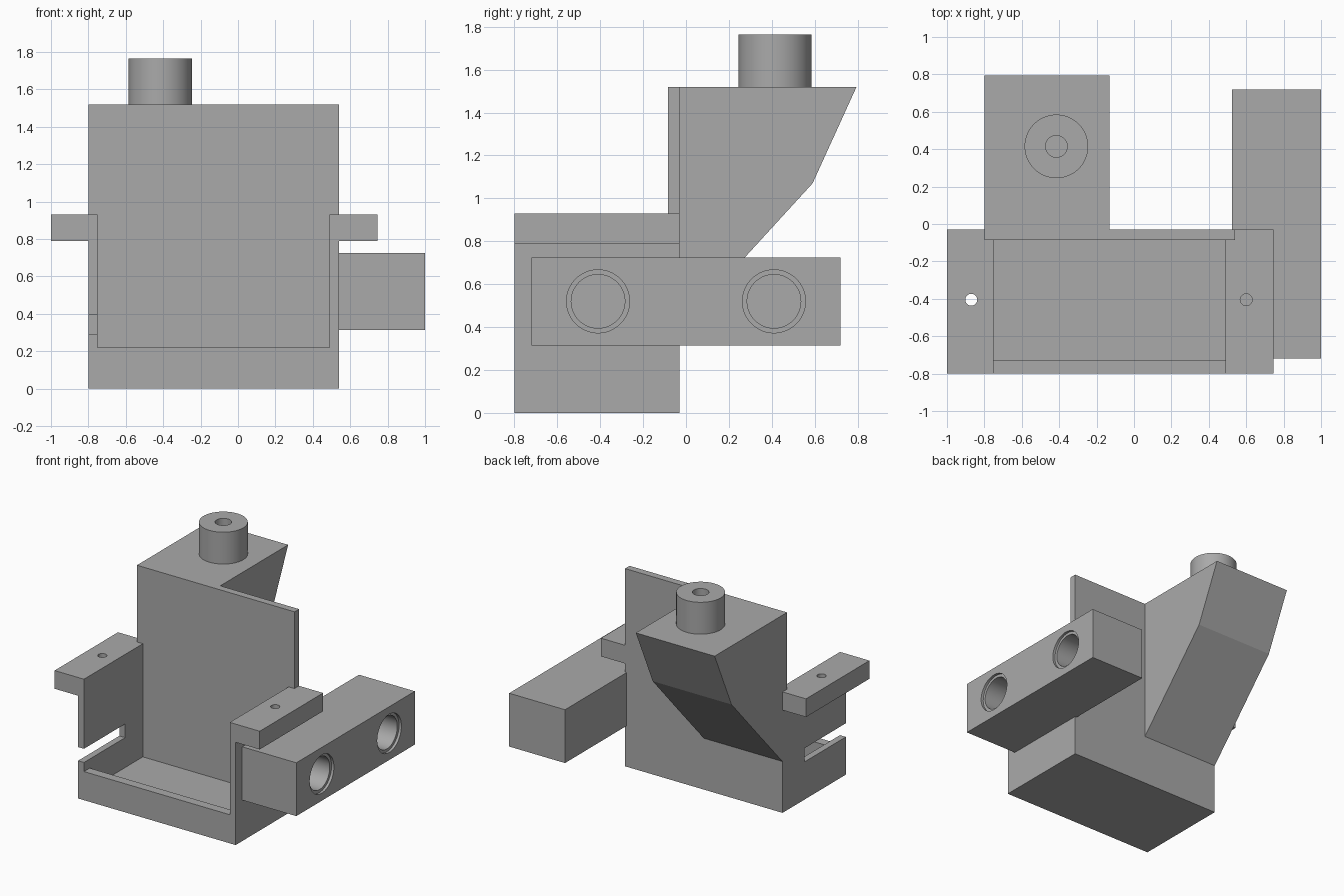
import bpy, bmesh, math
from mathutils import Matrix, Vector

cube = bpy.data.objects.get("Cube")
if cube:
    bpy.data.objects.remove(cube, do_unlink=True)

GREY = (0.4, 0.4, 0.4, 1)
mat = bpy.data.materials.new("plain grey")
mat.use_nodes = True
mat.diffuse_color = GREY
mat.node_tree.nodes["Principled BSDF"].inputs["Base Color"].default_value = GREY


def finish(name, bm):
    bmesh.ops.recalc_face_normals(bm, faces=bm.faces)
    mesh = bpy.data.meshes.new(name)
    bm.to_mesh(mesh)
    bm.free()
    mesh.materials.append(mat)
    ob = bpy.data.objects.new(name, mesh)
    bpy.context.collection.objects.link(ob)
    return ob


def box(name, x, y, z):
    """Box from (min, max) pairs."""
    bm = bmesh.new()
    bmesh.ops.create_cube(bm, size=1)
    for v in bm.verts:
        v.co = [(a + b) / 2 + c * (b - a) for (a, b), c in zip((x, y, z), v.co)]
    return finish(name, bm)


def cylinder(name, start, end, radius):
    """Cylinder between two points."""
    a, b = Vector(start), Vector(end)
    turn = (b - a).to_track_quat('Z', 'Y').to_matrix().to_4x4()
    bm = bmesh.new()
    bmesh.ops.create_cone(bm, cap_ends=True, segments=64, radius1=radius, radius2=radius,
                          depth=(b - a).length, matrix=Matrix.Translation((a + b) / 2) @ turn)
    return finish(name, bm)


def activate(ob):
    bpy.ops.object.select_all(action='DESELECT')
    ob.select_set(True)
    bpy.context.view_layer.objects.active = ob


def cut(ob, *cutters):
    """Subtract the cutters, then discard them."""
    for c in cutters:
        c.hide_render = True
        mod = ob.modifiers.new("cut", 'BOOLEAN')
        mod.operation, mod.solver, mod.object = 'DIFFERENCE', 'EXACT', c
        activate(ob)
        bpy.ops.object.modifier_apply(modifier=mod.name)
        bpy.data.objects.remove(c, do_unlink=True)


def smooth(ob):
    activate(ob)
    bpy.ops.object.shade_smooth_by_angle(angle=math.radians(30))


LEFT, RIGHT = -0.8, 0.54
IN_L, IN_R = -0.75, 0.49
FRONT, BACK, PANEL = -0.8, -0.03, -0.085
RIM, TOP = 0.93, 1.52

# Open tray with a low front lip and a slot in one side wall
tray = box("tray", (LEFT, RIGHT), (FRONT, BACK), (0, RIM))
cut(tray,
    box("cavity", (IN_L, IN_R), (-0.73, PANEL), (0.06, 2)),
    box("front_opening", (IN_L, IN_R), (-1, -0.6), (0.22, 2)),
    box("side_slot", (-1, -0.7), (-1, -0.3), (0.29, 0.395)))

# Tall back panel above the tray
box("back_panel", (LEFT, RIGHT), (PANEL, BACK), (RIM, TOP))

# Mounting flanges with screw holes
for name, x, hole_x in (("right_flange", (-1, LEFT), -0.87), ("left_flange", (RIGHT, 0.745), 0.6)):
    flange = box(name, x, (FRONT, BACK), (0.79, RIM))
    cut(flange, cylinder("screw_hole", (hole_x, -0.405, 0.5), (hole_x, -0.405, 1.2), 0.032))
    smooth(flange)

# Hopper: side profile extruded along x
profile = [(BACK, 0.395), (0.27, 0.72), (0.59, 1.07), (0.795, TOP), (BACK, TOP)]
bm = bmesh.new()
face = bm.faces.new([bm.verts.new((LEFT, y, z)) for y, z in profile])
side = bmesh.ops.extrude_face_region(bm, geom=[face])["geom"]
bmesh.ops.translate(bm, vec=(0.67, 0, 0), verts=[v for v in side if isinstance(v, bmesh.types.BMVert)])
hopper = finish("hopper", bm)

# Spout on top, its bore running down into the hopper
sx, sy = -0.415, 0.415
spout = cylinder("spout", (sx, sy, TOP), (sx, sy, 1.765), 0.17)
for part in (hopper, spout):
    cut(part, cylinder("bore", (sx, sy, 1.1), (sx, sy, 2), 0.058))
smooth(spout)

# Side bar with two stepped blind holes
bar = box("side_bar", (0.525, 1), (-0.72, 0.72), (0.315, 0.725))
# the part of the bar in front of the panel starts at the tray wall
for y in (-0.41, 0.41):
    cut(bar,
        cylinder("blind_hole", (0.6, y, 0.52), (1.2, y, 0.52), 0.125),
        cylinder("hole_step", (0.98, y, 0.52), (1.2, y, 0.52), 0.147))
smooth(bar)
